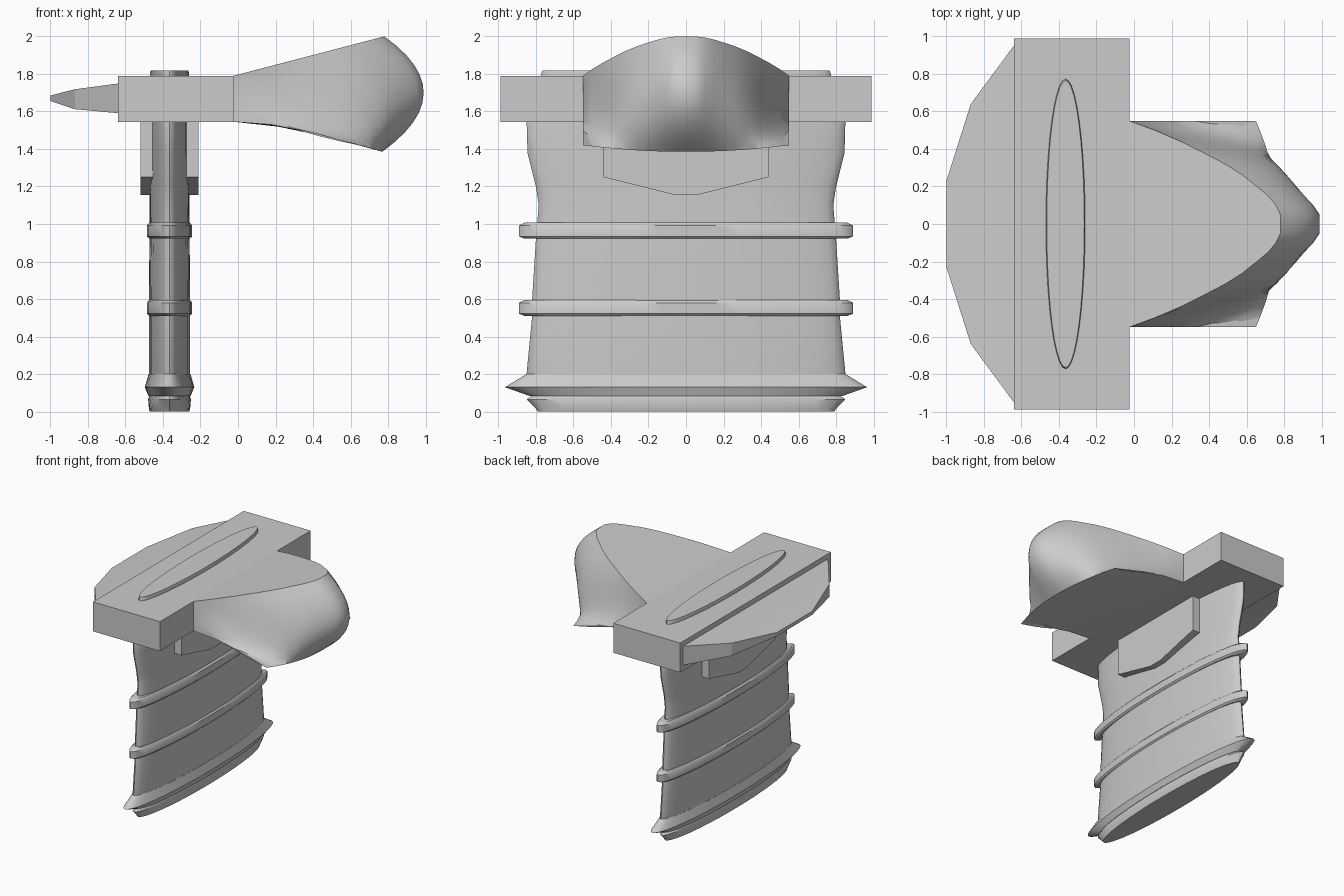
import bpy, math

if "Cube" in bpy.data.objects:
    bpy.data.objects.remove(bpy.data.objects["Cube"])

CX = -0.365  # handle axis


def make(name, verts, faces, smooth=None):
    me = bpy.data.meshes.new(name)
    me.from_pydata(verts, [], faces)
    ob = bpy.data.objects.new(name, me)
    bpy.context.collection.objects.link(ob)
    bpy.ops.object.select_all(action='DESELECT')
    ob.select_set(True)
    bpy.context.view_layer.objects.active = ob
    bpy.ops.object.mode_set(mode='EDIT')
    bpy.ops.mesh.select_all(action='SELECT')
    bpy.ops.mesh.normals_make_consistent(inside=False)
    bpy.ops.object.mode_set(mode='OBJECT')
    if smooth:
        bpy.ops.object.shade_smooth_by_angle(angle=math.radians(smooth))
    return ob


def loft(name, sections, smooth=None):
    """Join equal-length closed sections and cap both ends."""
    n = len(sections[0])
    verts = [p for s in sections for p in s]
    faces = [(k * n + i, k * n + (i + 1) % n, (k + 1) * n + (i + 1) % n, (k + 1) * n + i)
             for k in range(len(sections) - 1) for i in range(n)]
    faces += [tuple(range(n)), tuple(range(len(verts) - n, len(verts)))]
    return make(name, verts, faces, smooth)


def ellipses(profile, n=40):
    return [[(CX + a * math.sin(2 * math.pi * i / n), b * math.cos(2 * math.pi * i / n), z)
             for i in range(n)] for z, a, b in profile]


# Handle: oval section, (height, half x, half y)
loft("handle", ellipses([
    (0.06, .105, .80), (0.2, .11, .85), (0.51, .11, .82), (0.6, .11, .82),
    (0.92, .107, .80), (1.1, .106, .785), (1.2, .106, .80), (1.38, .107, .845),
    (1.56, .107, .85), (1.7, .105, .78), (1.80, .105, .772), (1.818, .10, .765)]), 35)

# Foot, pointed guard ring and two grip rings
loft("foot", ellipses([(0, .105, .79), (.015, .11, .80), (.065, .114, .85), (.085, .108, .82)]), 35)
loft("guard_ring", ellipses([(.082, .112, .83), (.13, .132, .965), (.2, .112, .85)]), 35)
for i, z in enumerate((0.51, 0.922)):
    loft(f"grip_ring_{i + 1}", ellipses([
        (z, .108, .86), (z + .012, .121, .89), (z + .07, .121, .89), (z + .085, .108, .86)]), 40)

# Head block
loft("head_block", [[(x, -.99, 1.545), (x, .99, 1.545), (x, .99, 1.79), (x, -.99, 1.79)]
                    for x in (-.64, -.025)])

# Side plates under the head
outline = [(-.44, 1.56), (-.44, 1.25), (-.06, 1.155), (.06, 1.155), (.44, 1.25), (.44, 1.56)]
for name, s in (("plate_left", -1), ("plate_right", 1)):
    loft(name, [[(CX + s * d, y, z) for y, z in outline] for d in (.085, .155)])

# Rear wedge: (x, half width, bottom, top)
loft("rear_wedge", [[(x, -w, a), (x, w, a), (x, w, b), (x, -w, b)] for x, w, a, b in
                    ((-.63, .965, 1.59, 1.75), (-.87, .64, 1.612, 1.718), (-1, .23, 1.655, 1.685))])

# Front bill: each column is a curve from the top edge to the flared lower edge
half = [  # y, top x, bulge control x
    (.05, .78, 1.205), (.10, .757, 1.15), (.15, .715, 1.08), (.20, .655, 1.02), (.26, .58, .945),
    (.32, .485, .85), (.38, .37, .67), (.44, .25, .42), (.50, .11, .15), (.55, -.025, -.025)]
columns = [(-y, t, c) for y, t, c in reversed(half)] + half
ROWS = 12
X0 = -.025
verts, faces = [], []
for y, tx, cx in columns:
    q = (y / .55) ** 2
    T = (tx, 1.79 + (tx - X0) * .261)
    B = (.77 - .12 * q, 1.385 + .035 * q)
    C = (cx, 1.70 - .155 * q)
    for r in range(ROWS + 1):
        t = r / ROWS
        x, z = ((1 - t) ** 2 * T[k] + 2 * t * (1 - t) * C[k] + t * t * B[k] for k in (0, 1))
        verts.append((x, y, z))
    # underside: lower edge back to the block
    for f, lift in ((.65, .02), (.3, .022), (0, 0)):
        verts.append((X0 + (B[0] - X0) * f, y, 1.545 + (B[1] - 1.545) * f + lift))
N = ROWS + 4
M = len(columns)
for j in range(M - 1):
    for r in range(N - 1):
        faces.append((j * N + r, j * N + r + 1, (j + 1) * N + r + 1, (j + 1) * N + r))
last = (M - 1) * N
faces.append(tuple(j * N for j in range(M)))            # flat top
faces.append(tuple(range(N)))                           # thin ends
faces.append(tuple(range(last, last + N)))
faces.append(tuple([0, last] + [j * N + N - 1 for j in reversed(range(M))]))  # back
make("front_bill", verts, faces, 35)
